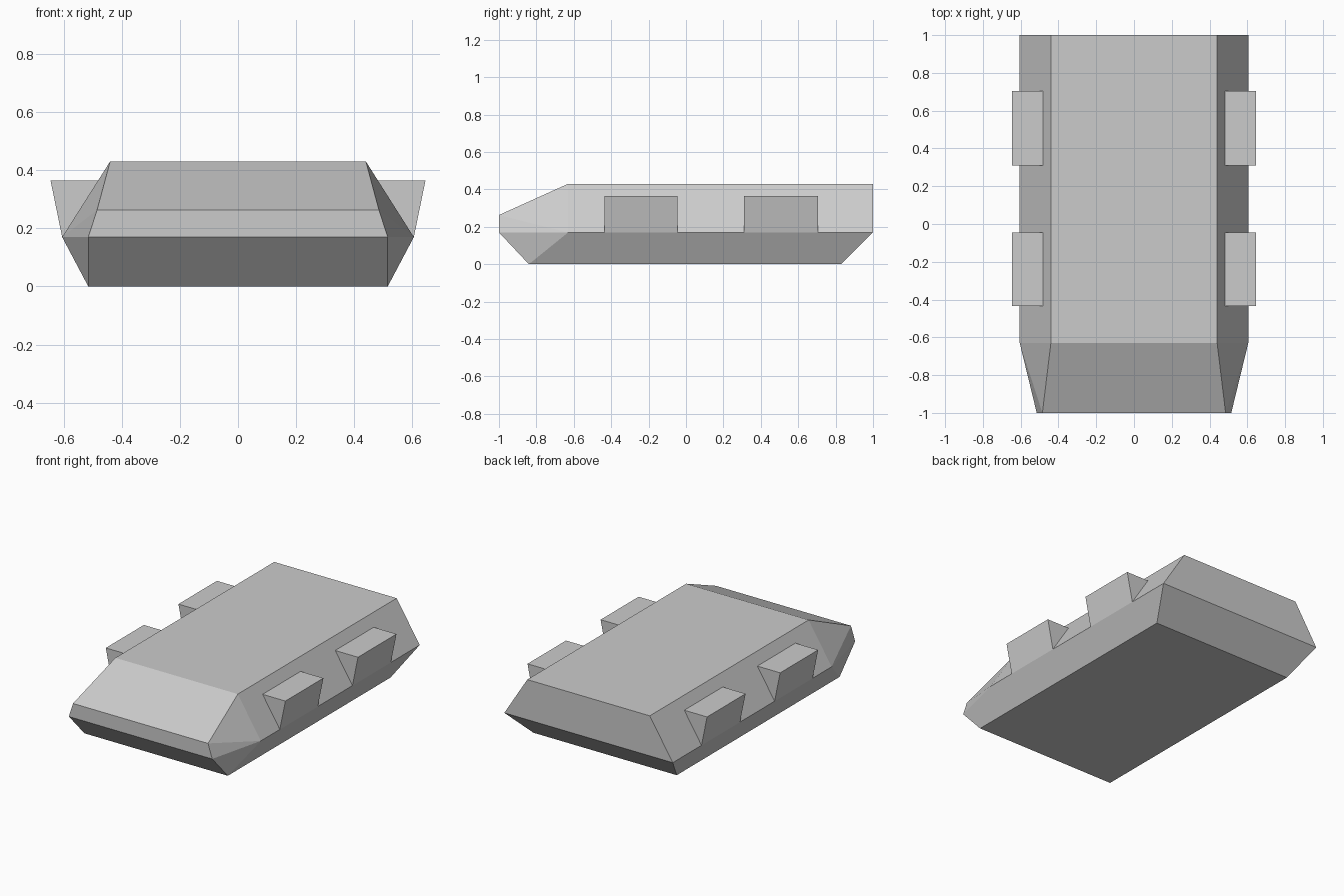
import bpy, bmesh

if "Cube" in bpy.data.objects:
    bpy.data.objects.remove(bpy.data.objects["Cube"])


def finish(name, bm):
    bmesh.ops.recalc_face_normals(bm, faces=bm.faces)
    mesh = bpy.data.meshes.new(name)
    bm.to_mesh(mesh)
    bm.free()
    obj = bpy.data.objects.new(name, mesh)
    bpy.context.collection.objects.link(obj)
    return obj


# Hull: convex shell around mirrored corner points (half width, y, z)
corners = [
    (0.515, -0.84, 0), (0.515, 0.83, 0),                          # floor
    (0.515, -1, 0.17), (0.605, -0.63, 0.17), (0.605, 1, 0.17),    # belt line
    (0.485, -1, 0.263),                                           # nose
    (0.44, -0.63, 0.43), (0.44, 1, 0.43),                         # roof
]
bm = bmesh.new()
for x, y, z in corners:
    for side in (-1, 1):
        bm.verts.new((side * x, y, z))
bmesh.ops.convex_hull(bm, input=bm.verts)
bmesh.ops.dissolve_limit(bm, angle_limit=0.01, verts=bm.verts, edges=bm.edges)
finish("hull", bm)


# Side pods: wedge profile pulled along y, flaring out from the sloped wall
def side_pod(name, side, y0, y1):
    bm = bmesh.new()
    profile = [(0.605, 0.17), (0.645, 0.365), (0.48, 0.365)]
    face = bm.faces.new([bm.verts.new((side * x, y0, z)) for x, z in profile])
    ext = bmesh.ops.extrude_face_region(bm, geom=[face], use_keep_orig=True)
    moved = [g for g in ext["geom"] if isinstance(g, bmesh.types.BMVert)]
    bmesh.ops.translate(bm, verts=moved, vec=(0, y1 - y0, 0))
    finish(name, bm)


for label, side in (("left", -1), ("right", 1)):
    side_pod(f"front_pod_{label}", side, -0.435, -0.045)
    side_pod(f"rear_pod_{label}", side, 0.31, 0.705)
